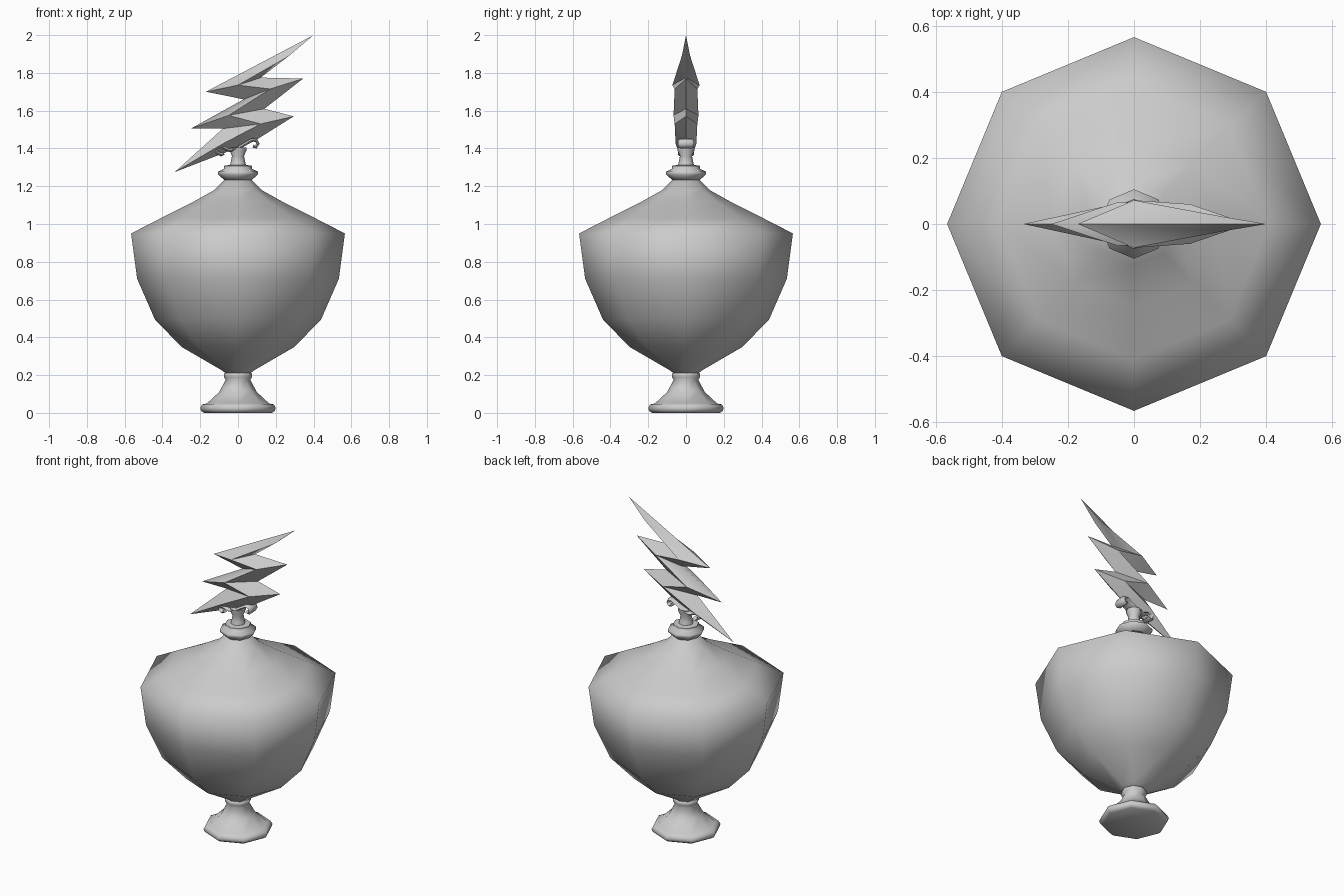
import bpy, bmesh, math

if "Cube" in bpy.data.objects:
    bpy.data.objects.remove(bpy.data.objects["Cube"])

stone = bpy.data.materials.new("grey stone")
stone.diffuse_color = (0.6, 0.6, 0.6, 1)
stone.use_nodes = True
stone.node_tree.nodes["Principled BSDF"].inputs["Base Color"].default_value = stone.diffuse_color


def finish(name, bm, angle):
    bmesh.ops.recalc_face_normals(bm, faces=bm.faces)
    mesh = bpy.data.meshes.new(name)
    bm.to_mesh(mesh)
    bm.free()
    mesh.materials.append(stone)
    ob = bpy.data.objects.new(name, mesh)
    bpy.context.collection.objects.link(ob)
    bpy.ops.object.select_all(action='DESELECT')
    ob.select_set(True)
    bpy.context.view_layer.objects.active = ob
    bpy.ops.object.shade_smooth_by_angle(angle=math.radians(angle))
    return ob


def turned(name, profile, sides=8, angle=80):
    """Closed lathe shape with capped ends, a corner on each axis."""
    bm = bmesh.new()
    rings = [[bm.verts.new((r * math.cos(math.tau * i / sides),
                            r * math.sin(math.tau * i / sides), z))
              for i in range(sides)] for r, z in profile]
    for a, b in zip(rings, rings[1:]):
        for i in range(sides):
            j = (i + 1) % sides
            bm.faces.new((a[i], a[j], b[j], b[i]))
    bm.faces.new(rings[0][::-1])
    bm.faces.new(rings[-1])
    return finish(name, bm, angle)


# Flared foot with a rounded rim
turned("foot", [(0.18, 0), (0.195, 0.01), (0.2, 0.025), (0.19, 0.045), (0.165, 0.05),
                (0.10, 0.11), (0.065, 0.175), (0.075, 0.19), (0.075, 0.205), (0.06, 0.22)], angle=60)

# Wide bowl and sloping shoulder
turned("body", [(0.06, 0.205), (0.085, 0.225), (0.30, 0.35), (0.44, 0.495), (0.534, 0.71),
                (0.566, 0.95), (0.41, 1.03), (0.25, 1.11), (0.125, 1.18), (0.07, 1.235)])

# Neck collar
turned("collar", [(0.07, 1.23), (0.105, 1.262), (0.105, 1.277), (0.075, 1.292),
                  (0.075, 1.308), (0.05, 1.312)])

# Stem that carries the cradle
turned("stem", [(0.045, 1.30), (0.038, 1.33), (0.032, 1.36), (0.045, 1.39), (0.045, 1.405)])

# Curled cradle: a tilted band with rolled ends
path = [(-0.075, 1.375), (-0.09, 1.366), (-0.108, 1.378), (-0.108, 1.398), (-0.085, 1.405),
        (-0.045, 1.39), (0, 1.40), (0.04, 1.425), (0.075, 1.445), (0.098, 1.442),
        (0.105, 1.425), (0.095, 1.408), (0.08, 1.413)]
bm = bmesh.new()
rings = []
for i, (x, z) in enumerate(path):
    p, q = path[max(i - 1, 0)], path[min(i + 1, len(path) - 1)]
    d = math.hypot(q[0] - p[0], q[1] - p[1])
    nx, nz = -(q[1] - p[1]) / d, (q[0] - p[0]) / d
    rings.append([bm.verts.new((x + nx * t, y, z + nz * t)) for y, t in
                  ((-0.042, 0), (-0.03, 0.009), (0.03, 0.009),
                   (0.042, 0), (0.03, -0.009), (-0.03, -0.009))])
for a, b in zip(rings, rings[1:]):
    for i in range(6):
        bm.faces.new((a[i], a[(i + 1) % 6], b[(i + 1) % 6], b[i]))
bm.faces.new(rings[0])
bm.faces.new(rings[-1])
finish("cradle", bm, 70)

# Zigzag bolt: sharp outline (y = 0) with a raised ridge on both sides
outline = {"tip": (0.40, 2.0), "l1": (-0.17, 1.70), "n1": (0.03, 1.66), "l2": (-0.25, 1.505),
           "n2": (-0.08, 1.505), "end": (-0.335, 1.275), "m1": (0.12, 1.775),
           "r1": (0.345, 1.77), "m2": (0.14, 1.61), "r2": (0.295, 1.57), "r3": (0.08, 1.435)}
ridge = {"A": (0.27, 1.89, 0.022), "B": (0.0, 1.735, 0.072), "C": (0.17, 1.715, 0.06),
         "D": (-0.05, 1.575, 0.066), "E": (0.12, 1.53, 0.06), "F": (-0.08, 1.425, 0.055)}
faces = ("tip l1 A;A l1 B;A B m1;A m1 tip;B l1 n1;B n1 C;B C m1;C r1 m1;C m2 r1;"
         "C n1 D;C D m2;D n1 l2;D l2 n2;D n2 E;D E m2;E r2 m2;E n2 F;F n2 end;"
         "F end r3;E F r3;E r3 r2").split(";")
bm = bmesh.new()
rim = {k: bm.verts.new((x, 0, z)) for k, (x, z) in outline.items()}
for side in (-1, 1):
    v = dict(rim)
    v.update({k: bm.verts.new((x, side * y, z)) for k, (x, z, y) in ridge.items()})
    for f in faces:
        bm.faces.new([v[k] for k in f.split()])
finish("bolt", bm, 60)
